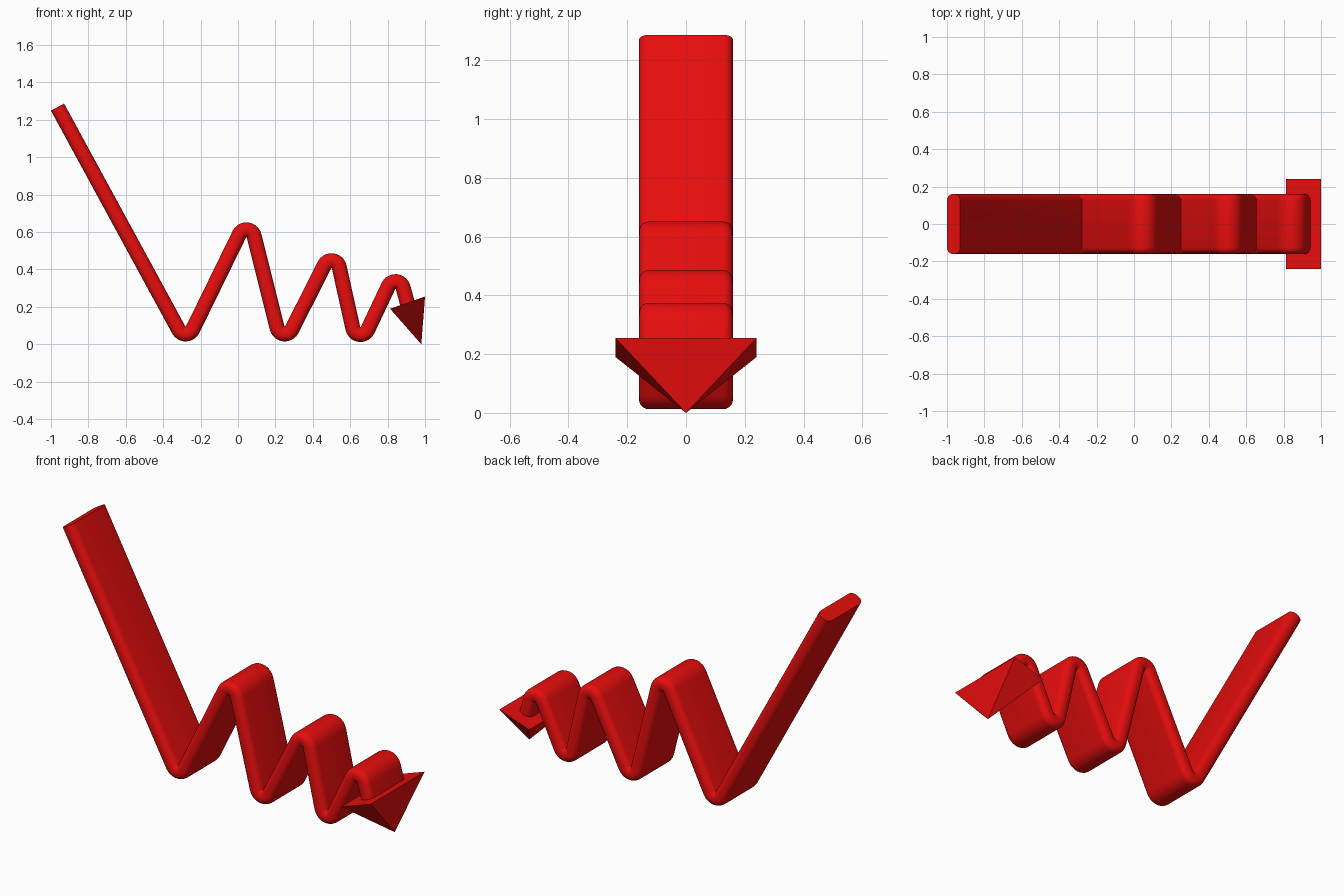
import bpy, bmesh
from math import atan2, acos, cos, sin, pi, radians
from mathutils import Vector

cube = bpy.data.objects.get("Cube")
if cube:
    bpy.data.objects.remove(cube)

RED = (0.8, 0.004, 0.004, 1)
red = bpy.data.materials.new("red")
red.use_nodes = True
red.diffuse_color = RED
red.node_tree.nodes["Principled BSDF"].inputs["Base Color"].default_value = RED


def add_object(name, bm):
    bmesh.ops.recalc_face_normals(bm, faces=bm.faces)
    mesh = bpy.data.meshes.new(name)
    bm.to_mesh(mesh)
    bm.free()
    mesh.materials.append(red)
    obj = bpy.data.objects.new(name, mesh)
    bpy.context.collection.objects.link(obj)
    return obj


def unit(a):
    return Vector((cos(a), sin(a)))


def angle(v):
    return atan2(v.y, v.x)


# Zigzag path in x, z: straight runs tangent to alternating bend circles
R, STEPS = 0.042, 10
start, end = Vector((-0.965, 1.268)), Vector((0.908, 0.21))
bends = [Vector(c) for c in ((-0.28, 0.097), (0.045, 0.57), (0.25, 0.097),
                             (0.5, 0.405), (0.655, 0.094), (0.842, 0.293))]

d = start - bends[0]
enter = angle(d) + acos(R / d.length)
frames = [(start, unit(enter))]
for i, c in enumerate(bends):
    valley = i % 2 == 0
    last = i == len(bends) - 1
    d = (end if last else bends[i + 1]) - c
    swing = acos((R if last else 2 * R) / d.length)
    leave = angle(d) + (-swing if valley else swing)
    stop = leave + (2 * pi if valley else 0)
    for k in range(STEPS + 1):
        n = unit(enter + (stop - enter) * k / STEPS)
        frames.append((c + n * R, n if valley else -n))
    enter = leave + pi
frames.append((end, frames[-1][1]))

# Rounded rectangular cross-section: width along y, thickness across the path
HALF_W, HALF_T, CORNER = 0.16, 0.04, 0.034
profile = []
for q, (sy, st) in enumerate(((1, 1), (-1, 1), (-1, -1), (1, -1))):
    for k in range(6):
        v = unit(radians(90 * q + 18 * k)) * CORNER
        profile.append((sy * (HALF_W - CORNER) + v.x, st * (HALF_T - CORNER) + v.y))

# Zigzag band
bm = bmesh.new()
rings = []
for p, n in frames:
    rings.append([bm.verts.new((p.x + n.x * t, y, p.y + n.y * t)) for y, t in profile])
count = len(profile)
for a, b in zip(rings, rings[1:]):
    for k in range(count):
        m = (k + 1) % count
        bm.faces.new((a[k], a[m], b[m], b[k]))
bm.faces.new(rings[0])
bm.faces.new(rings[-1])
band = add_object("zigzag_band", bm)
bpy.context.view_layer.objects.active = band
band.select_set(True)
bpy.ops.object.shade_smooth_by_angle(angle=radians(40))

# Pyramid arrowhead
bm = bmesh.new()
base = [bm.verts.new(v) for v in ((0.813, -0.24, 0.19), (0.813, 0.24, 0.19),
                                  (1, 0.24, 0.255), (1, -0.24, 0.255))]
tip = bm.verts.new((0.98, 0, 0))
bm.faces.new(base)
for k in range(4):
    bm.faces.new((base[k], base[(k + 1) % 4], tip))
add_object("arrowhead", bm)
